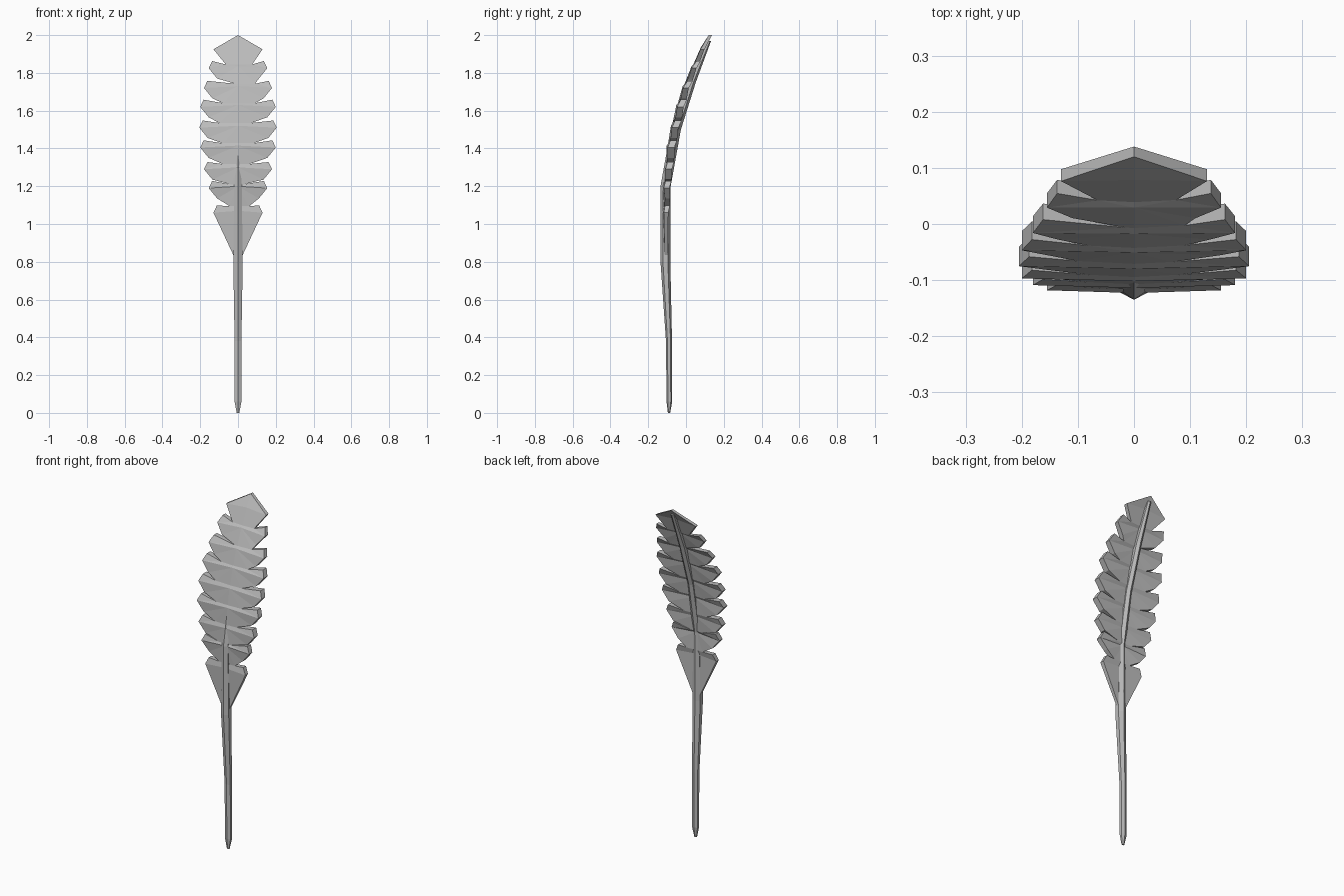
import bpy, bmesh, math

cube = bpy.data.objects.get("Cube")
if cube:
    bpy.data.objects.remove(cube)

grey = bpy.data.materials.new("feather grey")
grey.use_nodes = True
colour = (0.5, 0.5, 0.5, 1)
grey.diffuse_color = colour
grey.node_tree.nodes["Principled BSDF"].inputs["Base Color"].default_value = colour


def finish(bm, name):
    bmesh.ops.recalc_face_normals(bm, faces=bm.faces)
    mesh = bpy.data.meshes.new(name)
    bm.to_mesh(mesh)
    bm.free()
    mesh.materials.append(grey)
    obj = bpy.data.objects.new(name, mesh)
    bpy.context.collection.objects.link(obj)
    return obj


def interp(table, z):
    for (z0, a), (z1, b) in zip(table, table[1:]):
        if z <= z1:
            return a + (b - a) * (z - z0) / (z1 - z0)
    return table[-1][1]


# Shaft: six-sided, ridged at front and back; z, centre y, half width, half depth
RINGS = [(0, -.09, .007, .006), (.06, -.088, .018, .015), (.38, -.09, .018, .016),
         (.8, -.109, .025, .026), (1.2, -.108, .02, .027), (1.5, -.054, .017, .027),
         (1.75, .027, .016, .025), (1.97, .121, .01, .012)]
bm = bmesh.new()
loops = []
for z, y, w, d in RINGS:
    angles = [math.pi * k / 3 for k in range(6)]
    loops.append([bm.verts.new((w * math.sin(a) / math.sin(math.pi / 3), y - d * math.cos(a), z))
                  for a in angles])
for low, high in zip(loops, loops[1:]):
    for k in range(6):
        n = (k + 1) % 6
        bm.faces.new((low[k], low[n], high[n], high[k]))
bm.faces.new(loops[0])
bm.faces.new(loops[-1])
finish(bm, "shaft")

# Vane: front surface height curve and thickness along the feather
FRONT = [(.8, -.113), (1.2, -.118), (1.4, -.1), (1.5, -.08), (1.62, -.049),
         (1.72, -.017), (1.82, .027), (1.92, .075), (2.0, .12)]
THICK = [(.8, .015), (1.06, .024), (1.3, .035), (1.6, .035), (1.82, .026), (2.0, .018)]
TIPS = [(.13, 1.06), (.155, 1.19), (.18, 1.29), (.2, 1.405), (.205, 1.51),
        (.2, 1.62), (.18, 1.72), (.155, 1.825), (.13, 1.925)]
NOTCH = {-1: [.045, .04, .08, .08, .1, .08, .015, .065],
         1: [.06, .03, .06, .08, .07, .09, .09, .075]}
LAST = len(TIPS) - 1

bm = bmesh.new()


def point(x, z, lift=0):
    return bm.verts.new((x, interp(FRONT, z) + .05 * abs(x) - lift, z))


# Spine points shared by both halves: one at each notch, one on each lobe ridge
notch_z = [.83] + [(a[1] + b[1]) / 2 - .03 for a, b in zip(TIPS, TIPS[1:])] + [2.0]
spine = [point(0, z) for z in notch_z]
ridge = [point(0, z + .01, .005) for _, z in TIPS]

for side in (-1, 1):
    base = point(side * .022, .83)
    inner = [base] + [point(side * x, notch_z[i + 1]) for i, x in enumerate(NOTCH[side])]
    for i, (x, z) in enumerate(TIPS):
        tip = point(side * x, z, .008)
        lower = [spine[i], inner[i]]
        if 0 < i < LAST:
            lower.append(point(side * (x - .045), z - .055))
        faces = [lower + [tip, ridge[i]]]
        if i < LAST:
            top = point(side * (x - .018), z + .038)
            faces.append([ridge[i], tip, top, inner[i + 1], spine[i + 1]])
        else:
            faces.append([ridge[i], tip, spine[-1]])
        for f in faces:
            bm.faces.new(f if side == 1 else f[::-1])

# Give the vane its thickness towards the back
front_faces = bm.faces[:]
back = bmesh.ops.extrude_face_region(bm, geom=front_faces, use_keep_orig=True)
for item in back["geom"]:
    if isinstance(item, bmesh.types.BMVert):
        item.co.y += interp(THICK, item.co.z)
bmesh.ops.triangulate(bm, faces=[f for f in bm.faces if len(f.verts) > 4])
finish(bm, "vane")
